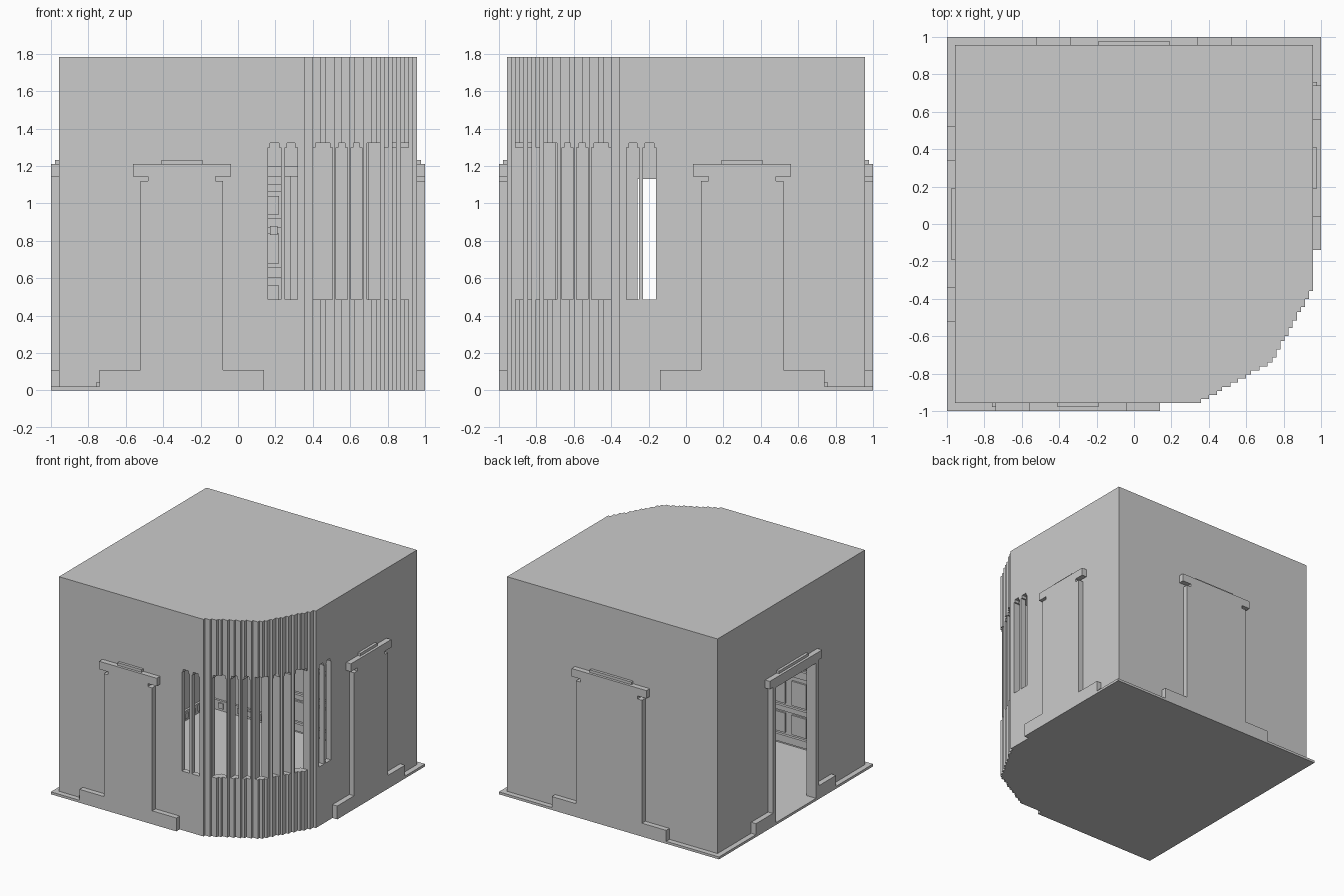
import bpy, bmesh

if "Cube" in bpy.data.objects:
    bpy.data.objects.remove(bpy.data.objects["Cube"])

W, T = 0.957, 0.043      # wall plane and wall / trim thickness
FLOOR = 0.02


def mesh_object(name, prisms):
    """Each prism is (bottom points, top points)."""
    bm = bmesh.new()
    for lo, hi in prisms:
        a = [bm.verts.new(p) for p in lo]
        b = [bm.verts.new(p) for p in hi]
        bm.faces.new(a)
        bm.faces.new(b)
        for i in range(len(a)):
            j = (i + 1) % len(a)
            bm.faces.new((a[i], a[j], b[j], b[i]))
    bmesh.ops.recalc_face_normals(bm, faces=bm.faces)
    me = bpy.data.meshes.new(name)
    bm.to_mesh(me)
    bm.free()
    ob = bpy.data.objects.new(name, me)
    bpy.context.collection.objects.link(ob)
    return ob


def vertical(pts, z0, z1):
    return [(x, y, z0) for x, y in pts], [(x, y, z1) for x, y in pts]


def on_wall(side, profile, d0, d1):
    """Extrude a (u, z) profile through a wall; d is outward from the wall plane."""
    def place(u, z, d):
        return {'front': (u, -W - d, z), 'right': (W + d, -u, z),
                'back': (u, W + d, z), 'left': (-W - d, -u, z)}[side]
    return ([place(u, z, d0) for u, z in profile],
            [place(u, z, d1) for u, z in profile])


def rect(u0, u1, z0, z1):
    return [(u0, z0), (u1, z0), (u1, z1), (u0, z1)]


def cut(target, cutter):
    m = target.modifiers.new('cut', 'BOOLEAN')
    m.operation, m.solver, m.object = 'DIFFERENCE', 'EXACT', cutter
    bpy.context.view_layer.objects.active = target
    bpy.ops.object.modifier_apply(modifier=m.name)
    bpy.data.objects.remove(cutter)


# stepped round corner: first half, then mirrored over the diagonal
steps = [.357, .40, .445, .47, .515, .557, .60, .625, .67, .713]
half, y = [], -W
for x in steps:
    half.append((x, y))
    y += 0.0217
    half.append((x, y))
corner = half + [(-y, y)] + [(-b, -a) for a, b in reversed(half)]
outer = [(-W, W), (-W, -W)] + corner + [(W, W)]
inner = ([(-W + T, W - T), (-W + T, -W + T)]
         + [(a - T, b + T) for a, b in corner] + [(W - T, W - T)])

# hollow shell with roof and floor
shell = mesh_object('building_shell', [vertical(outer, 0, 1.783)])
cut(shell, mesh_object('room_cutter', [vertical(inner, FLOOR, 1.74)]))

# tall windows with stepped heads, mirrored on both sides of the corner
def pane(u0, u1):
    s = 0.012
    return [(u0, .485), (u1, .485), (u1, 1.30), (u1 - s, 1.30), (u1 - s, 1.323),
            (u0 + s, 1.323), (u0 + s, 1.30), (u0, 1.30)]

panes = [(.16, .23), (.25, .318), (.402, .505), (.525, .585), (.605, .662)]
holes = [on_wall(s, pane(*p), -.27, .06) for s in ('front', 'right') for p in panes]
holes.append(vertical([(.69, -.69), (.69, -.9), (.9, -.9), (.9, -.69)], .485, 1.323))
cut(shell, mesh_object('window_cutter', holes))

# open doorway on the left wall
cut(shell, mesh_object('door_cutter',
                       [on_wall('left', rect(-.26, .26, FLOOR, 1.13), -.1, .1)]))


# outer door surrounds
def surround(c, jamb, base, lintel):
    r = [(base, 0), (base, .11), (jamb, .11), (jamb, 1.12), (jamb - .04, 1.12),
         (jamb - .04, 1.145), (lintel, 1.145), (lintel, 1.21)]
    return [(c + u, z) for u, z in r] + [(c - u, z) for u, z in reversed(r)]


def open_surround(jamb, base, lintel, op):
    r = [(base, 0), (base, .11), (jamb, .11), (jamb, 1.145), (lintel, 1.145),
         (lintel, 1.21)]
    head = [(-op, 1.13), (-op, FLOOR), (op, FLOOR), (op, 1.13)]
    return (r + [(-u, z) for u, z in reversed(r)] + [(0, 0), (0, FLOOR)]
            + head[2:] + head[:2] + [(0, FLOOR), (0, 0)])


for side, c in (('front', -.30), ('right', -.30), ('back', 0)):
    dims = (.30, .52, .34) if side == 'back' else (.22, .44, .262)
    mesh_object(side + '_door_surround', [on_wall(side, surround(c, *dims), 0, T)])
# the open one is made of separate jambs, feet and a lintel
open_parts = [rect(-.34, .34, 1.145, 1.21), rect(-.26, .26, 1.13, 1.145),
              rect(-.52, .52, 0, FLOOR)]
for s in (-1, 1):
    open_parts += [rect(s * .26, s * .30, .11, 1.145), rect(s * .26, s * .52, FLOOR, .11)]
mesh_object('left_door_surround', [on_wall('left', p, 0, T) for p in open_parts])

# caps over the lintels
for side, c, h in (('front', -.30, .11), ('right', -.30, .11), ('back', 0, .19), ('left', 0, .19)):
    mesh_object(side + '_lintel_cap', [on_wall(side, rect(c - h, c + h, 1.21, 1.232), 0, .022)])

# thin outer plinth strips
mesh_object('plinth', [on_wall(s, rect(a, b, 0, FLOOR), 0, T) for s, a, b in (
    ('front', -1, -.74), ('right', -1, -.74),
    ('back', -1, -.52), ('back', .52, W), ('left', -W, -.52), ('left', .52, W))])
mesh_object('plinth_ends', [on_wall(s, rect(-.76, -.74, FLOOR, .043), 0, .022)
                            for s in ('front', 'right')])

# inside: framed doors with rails, hinges and a handle
for side, c, h in (('front', -.30, .22), ('right', -.30, .22), ('back', 0, .28)):
    p = [on_wall(side, rect(c - h - .04, c + h + .04, 1.145, 1.20), -.085, -T)]
    for s in (-1, 1):
        p.append(on_wall(side, rect(c + s * (h - .04), c + s * h, FLOOR, 1.145), -.075, -T))
        p += [on_wall(side, rect(c + s * .03, c + s * (h - .06), a, b), -.058, -T)
              for a, b in ((.12, .28), (.36, .56), (.68, .84), (.94, 1.04))]
    p += [on_wall(side, rect(c - h + .04, c + h - .04, a, b), -.065, -T)
          for a, b in ((.04, .10), (.30, .34), (.60, .66), (.87, .92), (1.06, 1.10))]
    mesh_object(side + '_inner_door', p)
    mesh_object(side + '_door_handle',
                [on_wall(side, rect(c + h - .11, c + h - .07, .83, .88), -.09, -.05)])

# inside: skirting with small raised blocks
skirt = []
for side, runs in (('back', ((-.91, -.28), (.28, .91))), ('left', ((-.91, -.30), (.30, .91))),
                   ('front', ((-.91, -.52), (-.08, .33))), ('right', ((-.91, -.52), (-.08, .33)))):
    for a, b in runs:
        skirt.append(on_wall(side, rect(a, b, FLOOR, .10), -.06, -T))
        n = int((b - a) / .087)
        skirt += [on_wall(side, rect(a + .087 * i + .022, a + .087 * i + .065, .04, .085),
                          -.07, -.06) for i in range(n)]
mesh_object('inner_skirting', skirt)
